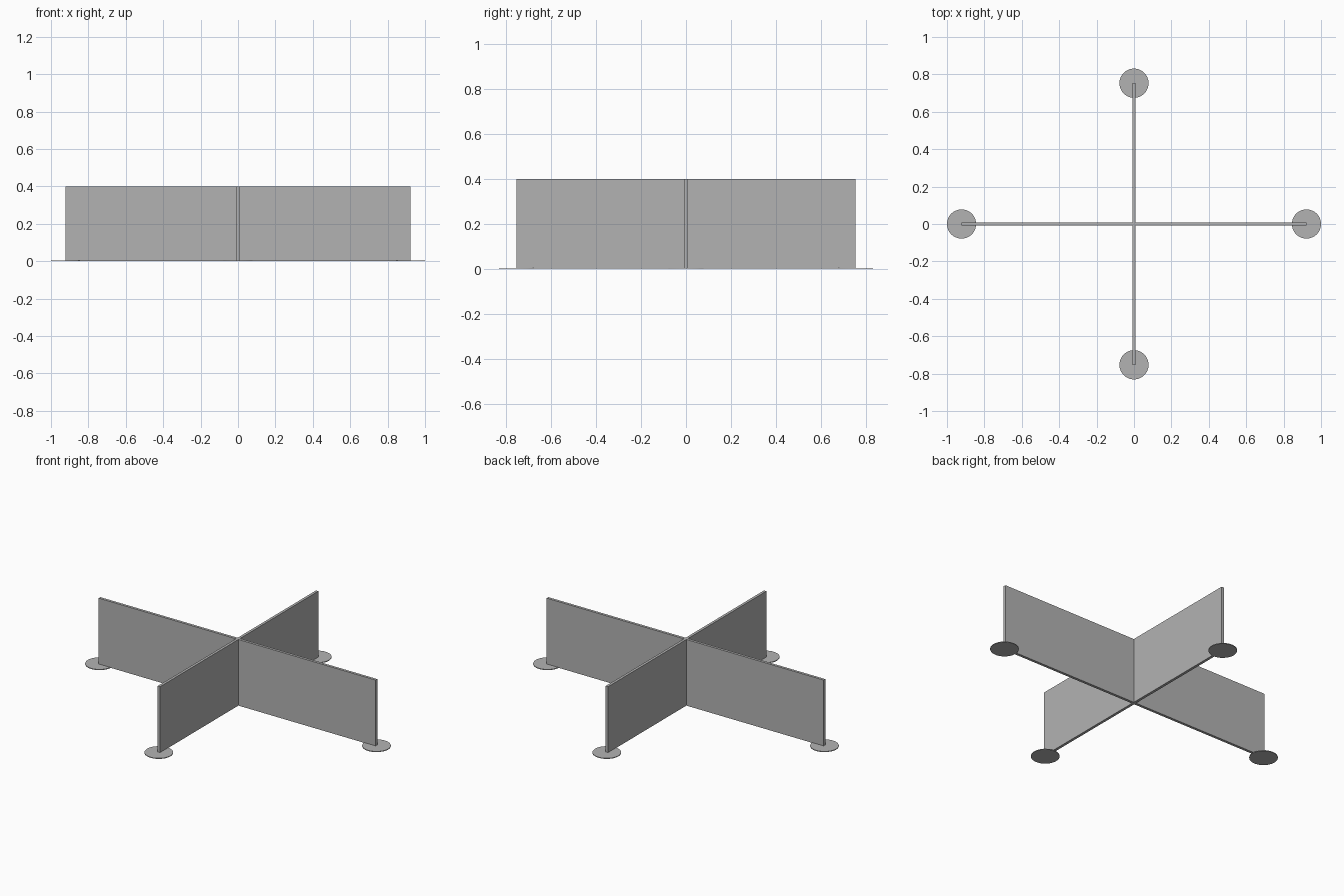
import bpy
import bmesh
from mathutils import Matrix

HALF_X, HALF_Y = 0.922, 0.753   # panel ends, also foot centres
HALF_T = 0.008                  # half panel thickness
HEIGHT = 0.4
FOOT_RADIUS, FOOT_THICK = 0.078, 0.004

cube = bpy.data.objects.get("Cube")
if cube:
    bpy.data.objects.remove(cube, do_unlink=True)

grey = bpy.data.materials.new("panel grey")
grey.use_nodes = True
grey.diffuse_color = (0.45, 0.45, 0.45, 1)
grey.node_tree.nodes["Principled BSDF"].inputs["Base Color"].default_value = (0.45, 0.45, 0.45, 1)


def add_object(name, bm):
    bmesh.ops.recalc_face_normals(bm, faces=bm.faces)
    mesh = bpy.data.meshes.new(name)
    bm.to_mesh(mesh)
    bm.free()
    mesh.materials.append(grey)
    obj = bpy.data.objects.new(name, mesh)
    bpy.context.collection.objects.link(obj)
    return obj


# Crossed panels: a plus-shaped outline extruded upwards
bm = bmesh.new()
outline = []
t = HALF_T
for sx, sy in ((1, 1), (-1, 1), (-1, -1), (1, -1)):
    corner = [(sx * HALF_X, sy * t), (sx * t, sy * t), (sx * t, sy * HALF_Y)]
    outline += corner if sx == sy else corner[::-1]
base = bm.faces.new([bm.verts.new((x, y, 0.002)) for x, y in outline])
top = bmesh.ops.extrude_face_region(bm, geom=[base], use_keep_orig=True)
for v in top["geom"]:
    if isinstance(v, bmesh.types.BMVert):
        v.co.z = HEIGHT
add_object("crossed_panels", bm)

# Flat round feet under the four panel ends
for name, x, y in (("left_foot", HALF_X, 0), ("right_foot", -HALF_X, 0),
                   ("front_foot", 0, -HALF_Y), ("back_foot", 0, HALF_Y)):
    bm = bmesh.new()
    bmesh.ops.create_cone(bm, cap_ends=True, segments=48, radius1=FOOT_RADIUS,
                          radius2=FOOT_RADIUS, depth=FOOT_THICK,
                          matrix=Matrix.Translation((x, y, FOOT_THICK / 2)))
    foot = add_object(name, bm)
    for poly in foot.data.polygons:
        poly.use_smooth = len(poly.vertices) == 4
    for edge in foot.data.edges:
        a, b = (foot.data.vertices[i].co.z for i in edge.vertices)
        edge.use_edge_sharp = abs(a - b) < FOOT_THICK / 2
